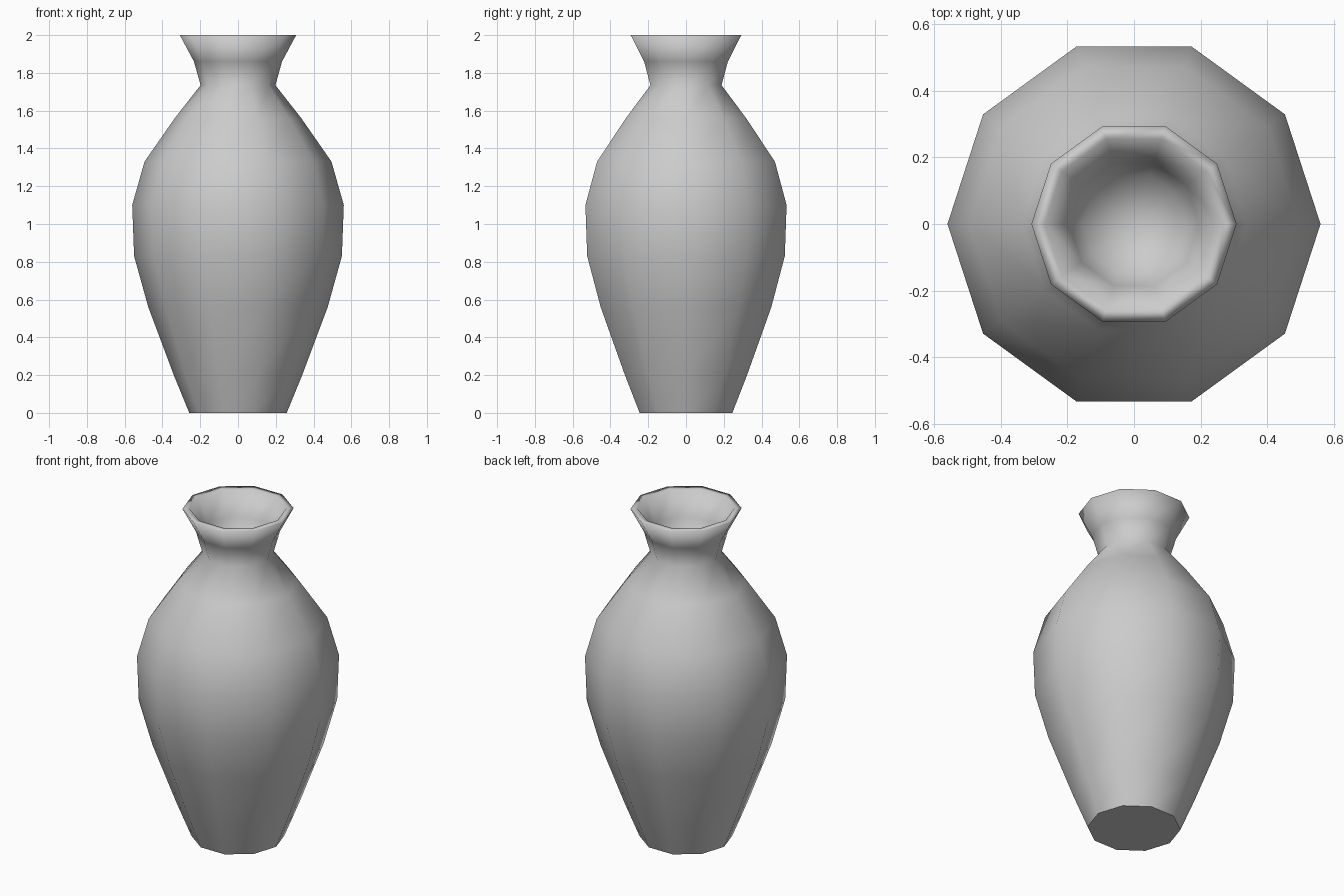
import bpy
import bmesh
from math import cos, sin, tau

SIDES = 10

cube = bpy.data.objects.get("Cube")
if cube:
    bpy.data.objects.remove(cube, do_unlink=True)

# Plain grey clay
clay = bpy.data.materials.new("grey clay")
clay.use_nodes = True
grey = (0.6, 0.6, 0.6, 1)
clay.diffuse_color = grey
clay.node_tree.nodes["Principled BSDF"].inputs["Base Color"].default_value = grey

# Profile (radius, height): outer wall from foot to lip
outer = [(0.258, 0), (0.34, 0.2), (0.475, 0.56), (0.55, 0.83), (0.56, 1.1),
         (0.495, 1.33), (0.335, 1.56), (0.198, 1.735), (0.233, 1.86), (0.308, 2)]
# Inside of the mouth, from the lip down into the throat
inner = [(0.268, 2), (0.195, 1.86), (0.155, 1.735)]
throat_floor = 1.69

bm = bmesh.new()


def ring(radius, z):
    return [bm.verts.new((radius * cos(tau * i / SIDES), radius * sin(tau * i / SIDES), z))
            for i in range(SIDES)]


# Revolved wall
rings = [ring(r, z) for r, z in outer + inner]
for low, high in zip(rings, rings[1:]):
    for i in range(SIDES):
        j = (i + 1) % SIDES
        bm.faces.new((low[i], low[j], high[j], high[i])).smooth = True

# Throat floor
centre = bm.verts.new((0, 0, throat_floor))
for i in range(SIDES):
    bm.faces.new((rings[-1][i], rings[-1][(i + 1) % SIDES], centre)).smooth = True

# Flat base with a sharp rim
base = bm.faces.new(rings[0][::-1])
base.smooth = False
for edge in base.edges:
    edge.smooth = False

mesh = bpy.data.meshes.new("vase")
bm.to_mesh(mesh)
bm.free()
mesh.materials.append(clay)
vase = bpy.data.objects.new("vase", mesh)
bpy.context.collection.objects.link(vase)
